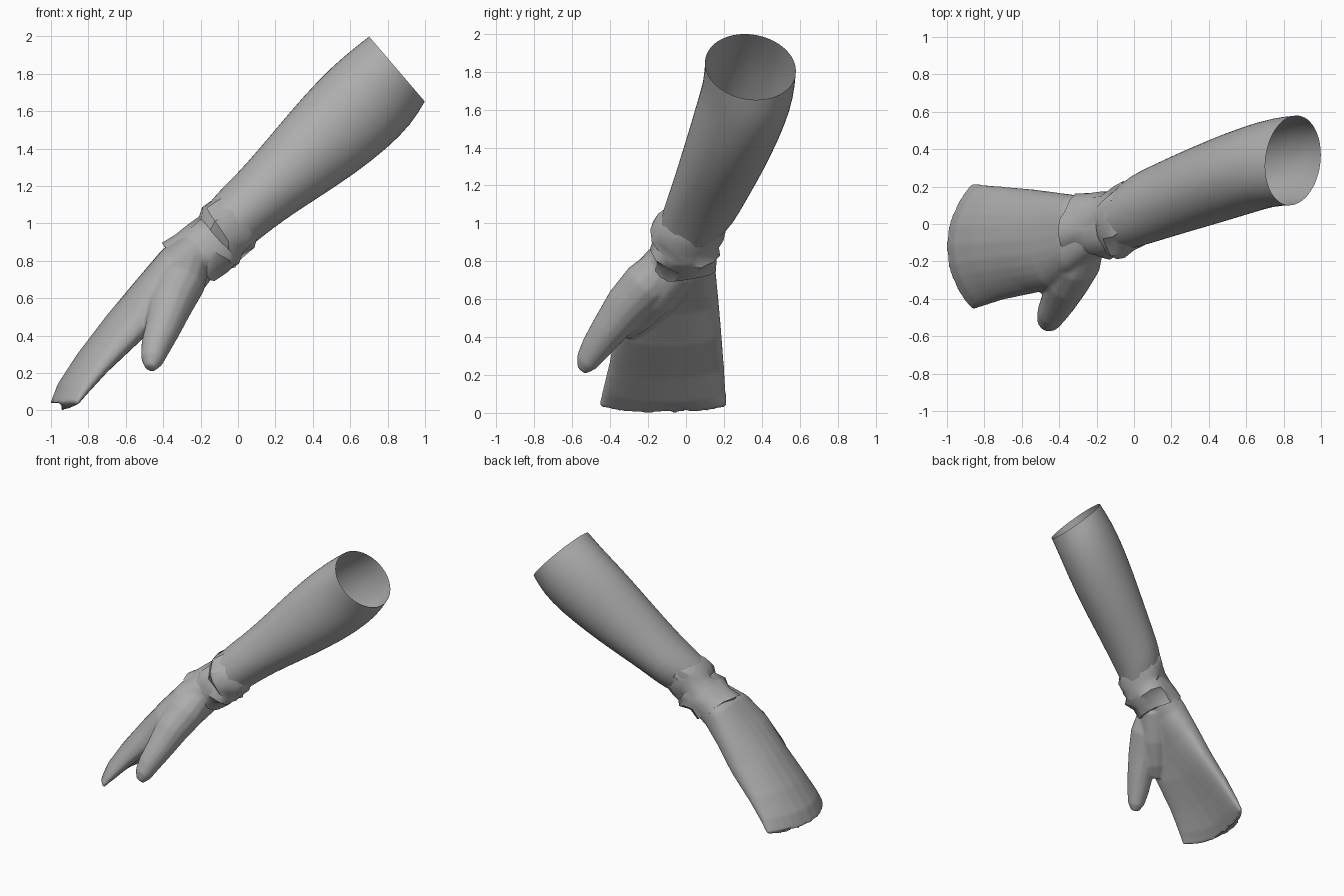
import bpy, math, random
from mathutils import Vector

random.seed(7)
if "Cube" in bpy.data.objects:
    bpy.data.objects.remove(bpy.data.objects["Cube"], do_unlink=True)

grey = bpy.data.materials.new("cloth_grey")
grey.use_nodes = True
COLOUR = (0.42, 0.42, 0.42, 1)
grey.diffuse_color = COLOUR
grey.node_tree.nodes["Principled BSDF"].inputs["Base Color"].default_value = COLOUR


def section(top, bottom, y0, y1, bend=0, skew=0, sides=28, noise=0, power=1.0):
    """Oval ring through two side-on points; bend pushes its y ends along +x,
    skew leans its top towards -y, a power under 1 makes it boxier."""
    t, b = Vector((top[0], -skew, top[1])), Vector((bottom[0], skew, bottom[1]))
    centre = (t + b) / 2 + Vector((0, (y0 + y1) / 2, 0))
    half, wide = (t - b) / 2, Vector((0, (y1 - y0) / 2, 0))
    ring = []
    for i in range(sides):
        a = math.tau * i / sides
        c, s = (math.copysign(abs(f) ** power, f) for f in (math.cos(a), math.sin(a)))
        p = centre + wide * c + half * s + Vector((1, 0, 0.2)) * bend * c * c
        ring.append(p + Vector([random.uniform(-noise, noise) for _ in range(3)]))
    return ring


def circle(centre, direction, radius, sides=14):
    """Round ring square to a direction."""
    d = Vector(direction).normalized()
    u = d.cross(Vector((0, 0, 1))).normalized()
    v = d.cross(u)
    return [Vector(centre) + (u * math.cos(a) + v * math.sin(a)) * radius
            for a in (math.tau * i / sides for i in range(sides))]


def loft(name, rings, capped=False, angle=50):
    """Skin a tube over the rings, facing outward."""
    n = len(rings[0])
    verts = [p for ring in rings for p in ring]
    faces = [(r * n + i, r * n + (i + 1) % n, (r + 1) * n + (i + 1) % n, (r + 1) * n + i)
             for r in range(len(rings) - 1) for i in range(n)]
    if capped:
        for base in (0, len(verts) - n):
            faces.append(tuple(base + i for i in range(n)))
    mesh = bpy.data.meshes.new(name)
    mesh.from_pydata(verts, [], faces)
    mesh.materials.append(grey)
    obj = bpy.data.objects.new(name, mesh)
    bpy.context.collection.objects.link(obj)
    bpy.ops.object.select_all(action="DESELECT")
    obj.select_set(True)
    bpy.context.view_layer.objects.active = obj
    bpy.ops.object.mode_set(mode="EDIT")
    bpy.ops.mesh.select_all(action="SELECT")
    bpy.ops.mesh.normals_make_consistent(inside=False)
    bpy.ops.object.mode_set(mode="OBJECT")
    bpy.ops.object.shade_smooth_by_angle(angle=math.radians(angle))
    return obj


def tube(name, path):
    """Closed round tube along (point, radius) pairs."""
    axis = Vector(path[-1][0]) - Vector(path[0][0])
    return loft(name, [circle(p, axis, r) for p, r in path], capped=True)


# Sleeve: open at the elbow, narrowing to the wrist
sleeve = loft("sleeve", [section(*s) for s in (
    ((0.70, 2.00), (1.00, 1.65), 0.10, 0.58, 0, 0.03),
    ((0.57, 1.90), (0.93, 1.53), 0.095, 0.57, 0, 0.03),
    ((0.43, 1.77), (0.80, 1.40), 0.055, 0.53, 0, 0.025),
    ((0.28, 1.60), (0.62, 1.26), 0.005, 0.465, 0, 0.015),
    ((0.13, 1.42), (0.42, 1.13), -0.045, 0.39, 0, 0.01),
    ((0.00, 1.27), (0.25, 1.02), -0.09, 0.32),
    ((-0.10, 1.175), (0.12, 0.92), -0.125, 0.265),
    ((-0.17, 1.09), (0.06, 0.87), -0.14, 0.20))])
rounding = sleeve.modifiers.new("rounding", "SUBSURF")
rounding.levels = rounding.render_levels = 1

# Cuff: rumpled folds that flare and tuck in turn
loft("cuff", [section(*s, sides=18, noise=0.014) for s in (
    ((-0.06, 1.17), (0.11, 0.93), -0.09, 0.22),
    ((-0.12, 1.14), (0.08, 0.88), -0.15, 0.23),
    ((-0.19, 1.09), (0.03, 0.83), -0.18, 0.20),
    ((-0.21, 1.03), (0.01, 0.79), -0.16, 0.175),
    ((-0.27, 0.98), (-0.01, 0.76), -0.19, 0.18),
    ((-0.33, 0.93), (-0.07, 0.74), -0.17, 0.165),
    ((-0.40, 0.885), (-0.13, 0.69), -0.20, 0.16),
    ((-0.37, 0.87), (-0.15, 0.71), -0.17, 0.14))], angle=38)

# Thumb: tapering tube growing out of the palm
thumb = tube("thumb", [
    ((-0.26, -0.08, 0.80), 0.11), ((-0.31, -0.20, 0.68), 0.135),
    ((-0.36, -0.31, 0.565), 0.12), ((-0.405, -0.415, 0.43), 0.095),
    ((-0.44, -0.48, 0.34), 0.08), ((-0.46, -0.525, 0.27), 0.062),
    ((-0.47, -0.55, 0.225), 0.03)])

# Web: fills the fold between thumb and palm
web = tube("thumb_web", [
    ((-0.22, -0.02, 0.78), 0.11), ((-0.34, -0.16, 0.62), 0.11),
    ((-0.44, -0.27, 0.50), 0.09), ((-0.50, -0.325, 0.425), 0.05)])

# Hand: flat mitten, arched across its width
hand = loft("hand", [section(*s, power=0.8) for s in (
    ((-0.16, 1.05), (0.02, 0.82), -0.12, 0.16),
    ((-0.27, 0.95), (-0.12, 0.75), -0.17, 0.15),
    ((-0.405, 0.86), (-0.23, 0.66), -0.26, 0.155),
    ((-0.555, 0.685), (-0.38, 0.52), -0.345, 0.17, 0.04),
    ((-0.705, 0.505), (-0.55, 0.35), -0.37, 0.185, 0.09),
    ((-0.865, 0.295), (-0.74, 0.18), -0.405, 0.20, 0.10),
    ((-0.965, 0.14), (-0.87, 0.055), -0.44, 0.21, 0.11),
    ((-1.005, 0.035), (-0.95, -0.005), -0.46, 0.22, 0.12))], capped=True)

# Blend thumb, web and hand as one soft skin
thumb.select_set(True)
web.select_set(True)
bpy.ops.object.join()
skin = hand.modifiers.new("skin", "REMESH")
skin.mode, skin.voxel_size, skin.use_smooth_shade = "VOXEL", 0.01, True
soften = hand.modifiers.new("soften", "SMOOTH")
soften.factor, soften.iterations = 0.5, 9
